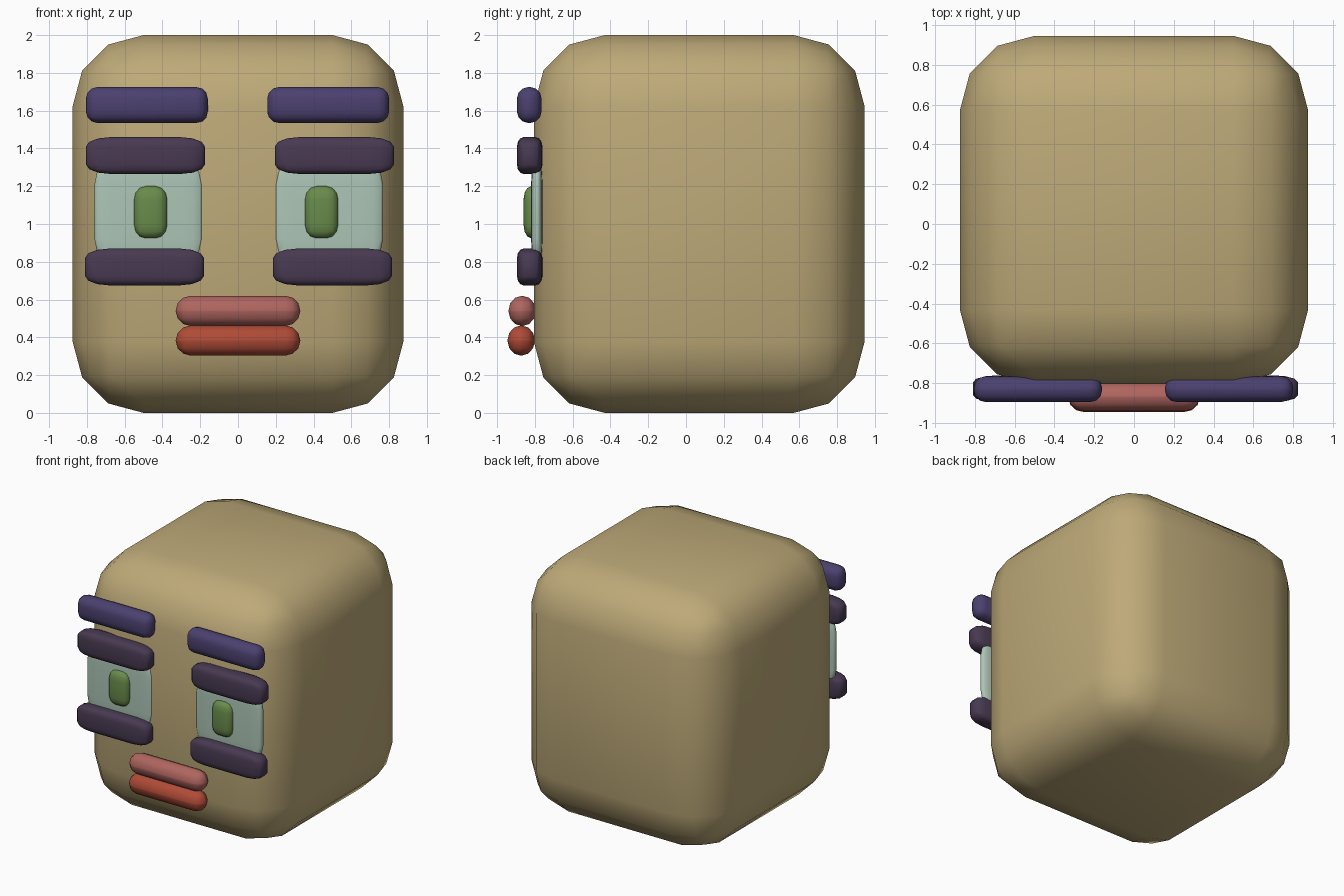
import bpy, bmesh
from mathutils import Vector

if "Cube" in bpy.data.objects:
    bpy.data.objects.remove(bpy.data.objects["Cube"])


def material(name, rgb):
    m = bpy.data.materials.new(name)
    m.diffuse_color = (*rgb, 1)
    m.use_nodes = True
    m.node_tree.nodes["Principled BSDF"].inputs["Base Color"].default_value = m.diffuse_color
    return m


def rounded_box(name, x, y, z, radii, mat, segments=3):
    """Box over the given (min, max) ranges, edges rounded by a radius per axis."""
    size = [b - a for a, b in (x, y, z)]
    radii = [min(r, s * 0.49) for r, s in zip(radii, size)]
    bm = bmesh.new()
    bmesh.ops.create_cube(bm, size=1)
    # bevel by one unit, then scale so each axis gets its own radius
    bmesh.ops.scale(bm, vec=Vector([s / r for s, r in zip(size, radii)]), verts=bm.verts)
    bmesh.ops.bevel(bm, geom=bm.edges[:], offset=1, offset_type='OFFSET',
                    segments=segments, profile=0.5, affect='EDGES', clamp_overlap=True)
    bmesh.ops.scale(bm, vec=Vector(radii), verts=bm.verts)
    for f in bm.faces:
        f.smooth = True
    me = bpy.data.meshes.new(name)
    bm.to_mesh(me)
    bm.free()
    me.materials.append(mat)
    ob = bpy.data.objects.new(name, me)
    ob.location = [(a + b) / 2 for a, b in (x, y, z)]
    bpy.context.collection.objects.link(ob)
    return ob


skin = material("skin", (0.515, 0.402, 0.19))
brow = material("brow", (0.07, 0.053, 0.16))
lid = material("lid", (0.065, 0.042, 0.084))
white = material("eye_white", (0.42, 0.56, 0.47))
iris = material("iris", (0.14, 0.26, 0.07))
lip_pink = material("lip_pink", (0.43, 0.13, 0.115))
lip_red = material("lip_red", (0.43, 0.07, 0.038))

# Head
rounded_box("head", (-0.875, 0.875), (-0.805, 0.945), (0, 2), (0.375,) * 3, skin)

# Eye parts: name, left x start, right x start, width, y range, z range, radii, material
parts = [
    ("eyebrow", -0.805, 0.155, 0.645, (-0.895, -0.765), (1.535, 1.725), (0.06, 0.06, 0.06), brow),
    ("upper_eyelid", -0.805, 0.195, 0.63, (-0.895, -0.76), (1.265, 1.46), (0.13, 0.035, 0.05), lid),
    ("lower_eyelid", -0.81, 0.185, 0.63, (-0.895, -0.76), (0.675, 0.87), (0.13, 0.035, 0.05), lid),
    ("eye", -0.76, 0.195, 0.573, (-0.82, -0.76), (0.79, 1.34), (0.1, 0.02, 0.13), white),
    ("pupil", -0.55, 0.355, 0.175, (-0.86, -0.78), (0.925, 1.2), (0.06, 0.04, 0.07), iris),
]
for name, left, right, width, y, z, radii, mat in parts:
    for side, x in (("left", left), ("right", right)):
        rounded_box(f"{side}_{name}", (x, x + width), y, z, radii, mat)

# Lips
rounded_box("upper_lip", (-0.33, 0.33), (-0.94, -0.795), (0.46, 0.62), (0.08,) * 3, lip_pink)
rounded_box("lower_lip", (-0.33, 0.33), (-0.945, -0.8), (0.303, 0.463), (0.08,) * 3, lip_red)
